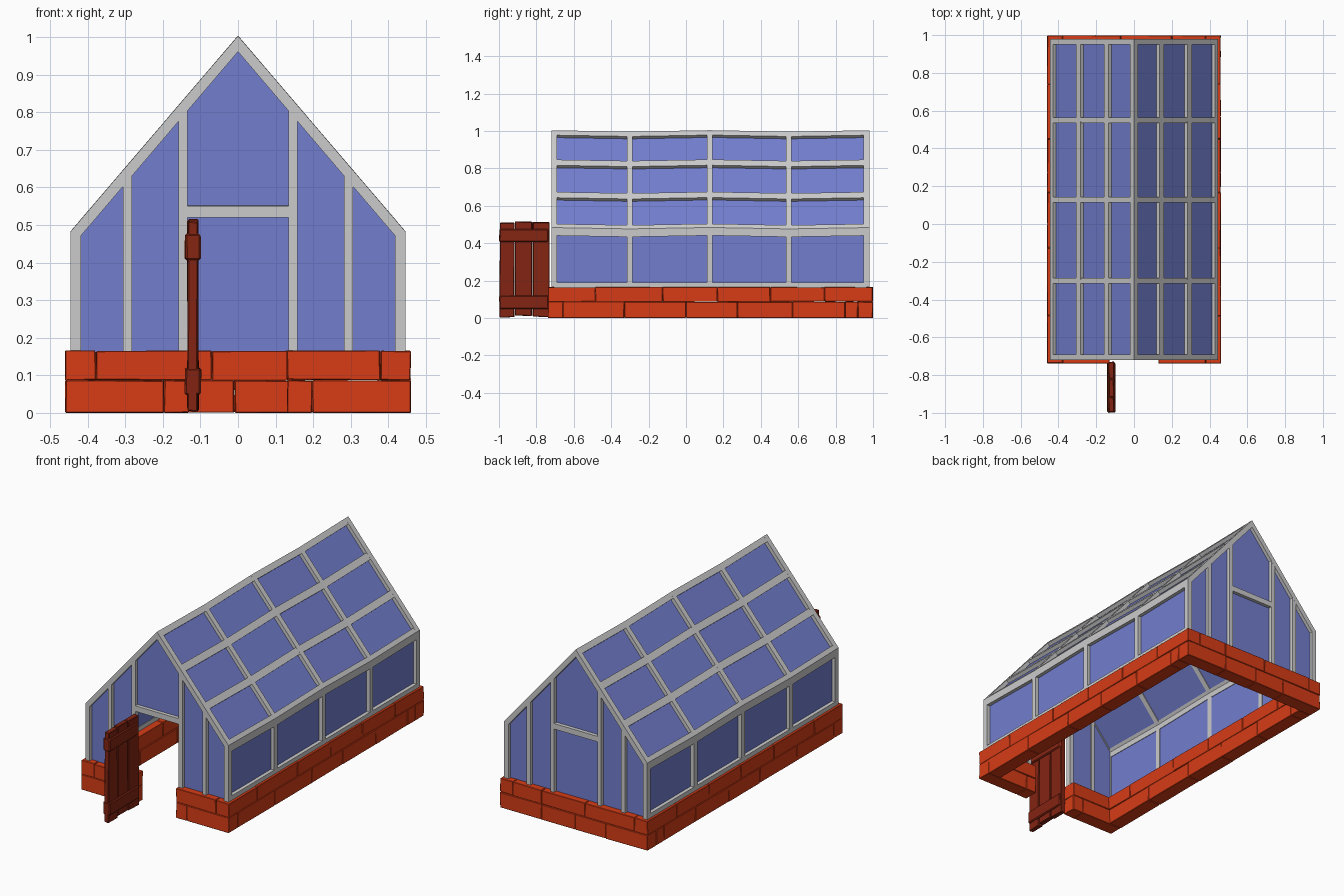
import bpy, bmesh, math, random

if "Cube" in bpy.data.objects:
    bpy.data.objects.remove(bpy.data.objects["Cube"])
random.seed(4)


def material(name, color):
    m = bpy.data.materials.new(name)
    m.diffuse_color = color
    m.use_nodes = True
    m.node_tree.nodes["Principled BSDF"].inputs["Base Color"].default_value = m.diffuse_color
    return m


BRICK = material("brick_red", (0.68, 0.045, 0.008, 1))
WOOD = material("dark_wood", (0.23, 0.018, 0.006, 1))
GLASS = material("blue_glass", (0.17, 0.21, 0.62, 1))


def finish(bm, name, mat=None, bevel=0):
    bmesh.ops.recalc_face_normals(bm, faces=bm.faces)
    me = bpy.data.meshes.new(name)
    bm.to_mesh(me)
    bm.free()
    ob = bpy.data.objects.new(name, me)
    bpy.context.collection.objects.link(ob)
    if mat:
        me.materials.append(mat)
    if bevel:
        b = ob.modifiers.new("bevel", 'BEVEL')
        b.width = bevel
        b.segments = 1
    return ob


def warp(x, y, z):
    # gentle hand-made sag along the length
    return (x, y, z + (0.004 * math.sin(8.27 * y + 0.5) if z > 0.2 else 0))


def prism(bm, pts, y0, y1, mirror=False):
    # extrude an x-z outline along y
    for s in ((1, -1) if mirror else (1,)):
        a = [bm.verts.new(warp(s * x, y0, z)) for x, z in pts]
        b = [bm.verts.new(warp(s * x, y1, z)) for x, z in pts]
        bm.faces.new(a)
        bm.faces.new(b[::-1])
        for i in range(len(pts)):
            j = (i + 1) % len(pts)
            bm.faces.new((a[i], b[i], b[j], a[j]))


def block(bm, x0, x1, y0, y1, z0, z1, jit=0.0):
    # slightly irregular box
    r = lambda: random.uniform(-jit, jit)
    vs = [bm.verts.new((x + r(), y + r(), max(0, z + r())))
          for x in (x0, x1) for y in (y0, y1) for z in (z0, z1)]
    for f in ((0, 1, 3, 2), (4, 6, 7, 5), (0, 4, 5, 1),
              (2, 3, 7, 6), (0, 2, 6, 4), (1, 5, 7, 3)):
        bm.faces.new([vs[i] for i in f])


# house section: half width, sill, eaves, ridge
W, SILL, EAVE, RIDGE = 0.445, 0.165, 0.48, 1.0
SLOPE = (RIDGE - EAVE) / W
NX, NZ = SLOPE / math.hypot(1, SLOPE), 1 / math.hypot(1, SLOPE)
D = 0.027
RINGS = [-0.705, -0.30, 0.128, 0.55, 0.965]
IN_E, IN_R = (W - D, 0.468), (0, 0.958)


def roof(x, d=0.0):
    # point at distance d beneath the roof surface
    return (x - NX * d, RIDGE - SLOPE * x - NZ * d)


# frame ribs
bm = bmesh.new()
for y in RINGS:
    prism(bm, [(W, SILL), (W, EAVE), IN_E, (W - D, SILL)], y - 0.015, y + 0.015, True)
    prism(bm, [(W, EAVE), (0, RIDGE), IN_R, IN_E], y - 0.015, y + 0.015, True)
finish(bm, "frame_ribs")

# sills, eaves, purlins and ridge, one length per bay
bm = bmesh.new()
for y0, y1 in zip(RINGS, RINGS[1:]):
    prism(bm, [(W, SILL - 0.005), (W, 0.19), (W - D, 0.19), (W - D, SILL - 0.005)], y0, y1, True)
    prism(bm, [(W, 0.437), (W, EAVE), roof(0.428), roof(0.428, D), IN_E, (W - D, 0.437)], y0, y1, True)
    for c in (0.295, 0.147):
        prism(bm, [roof(c + 0.013), roof(c - 0.013), roof(c - 0.013, D), roof(c + 0.013, D)], y0, y1, True)
    a, b = roof(0.022), roof(0.022, D)
    prism(bm, [a, (0, RIDGE), (-a[0], a[1]), (-b[0], b[1]), IN_R, b], y0, y1)
finish(bm, "frame_long_bars")

# gable mullions and lintels
bm = bmesh.new()
for y in (RINGS[0], RINGS[-1]):
    for x0, x1 in ((0.134, 0.158), (0.282, 0.306)):
        prism(bm, [(x0, SILL - 0.005), (x1, SILL - 0.005), (x1, 0.98 - SLOPE * x1),
                   (x0, 0.98 - SLOPE * x0)], y - 0.0145, y + 0.0145, True)
    prism(bm, [(-0.14, 0.517), (0.14, 0.517), (0.14, 0.548), (-0.14, 0.548)], y - 0.0145, y + 0.0145)
finish(bm, "gable_bars")

# glass in the long walls and roof
bm = bmesh.new()
for y0, y1 in zip(RINGS, RINGS[1:]):
    prism(bm, [(W - 0.020, 0.17), (W - 0.020, 0.46), (W - 0.024, 0.46), (W - 0.024, 0.17)], y0, y1, True)
    prism(bm, [roof(0.435, 0.020), roof(0.018, 0.020), roof(0.018, 0.024), roof(0.435, 0.024)], y0, y1, True)
finish(bm, "side_and_roof_glass", GLASS)

# gable glass, with the doorway left open at the front
bm = bmesh.new()
top = lambda x: 0.98 - SLOPE * x
y0, y1 = -0.700, -0.696
prism(bm, [(0.146, 0.16), (0.43, 0.16), (0.43, top(0.43)), (0.146, top(0.146))], y0, y1, True)
prism(bm, [(-0.146, 0.53), (0.146, 0.53), (0.146, top(0.146)), (0, 0.98), (-0.146, top(0.146))], y0, y1)
y0, y1 = 0.956, 0.960
prism(bm, [(-0.43, 0.16), (0.43, 0.16), (0.43, top(0.43)), (0, 0.98), (-0.43, top(0.43))], y0, y1)
finish(bm, "gable_glass", GLASS)

# brick footing: two courses with alternating corners
bm = bmesh.new()
X, Y0, Y1, T, G = 0.459, -0.738, 0.998, 0.08, 0.0008
courses = [
    (0.0, 0.086,
     [Y0 + T, -0.33, 0.0, 0.275, 0.57, 0.85, Y1 - T],
     [0.13, 0.197, X], [-X, -0.2, -0.01, 0.2, X]),
    (0.0875, 0.165,
     [Y0, -0.485, -0.125, 0.167, 0.45, 0.74, Y1],
     [0.13, X - T], [T - X, -0.07, 0.2, X - T]),
]
for z0, z1, side, front, back in courses:
    for s in (1, -1):
        for a, b in zip(side, side[1:]):
            xs = sorted((s * (X - T), s * X))
            block(bm, *xs, a + G, b - G, z0, z1, 0.0015)
        for a, b in zip(front, front[1:]):
            xs = sorted((s * a, s * b))
            block(bm, xs[0] + G, xs[1] - G, Y0, Y0 + T, z0, z1, 0.0015)
    for a, b in zip(back, back[1:]):
        block(bm, a + G, b - G, Y1 - T, Y1, z0, z1, 0.0015)
finish(bm, "brick_footing", BRICK, 0.002)

# open plank door
bm = bmesh.new()
for a, b, z0, z1 in ((-0.996, -0.918, 0.004, 0.508), (-0.914, -0.823, 0.012, 0.514),
                     (-0.819, -0.730, 0.006, 0.512)):
    block(bm, -0.134, -0.106, a, b, z0, z1, 0.002)
finish(bm, "door_planks", WOOD, 0.003)
bm = bmesh.new()
for z0, z1 in ((0.047, 0.12), (0.407, 0.477)):
    block(bm, -0.141, -0.099, -0.998, -0.735, z0, z1, 0.002)
finish(bm, "door_battens", WOOD, 0.005)
